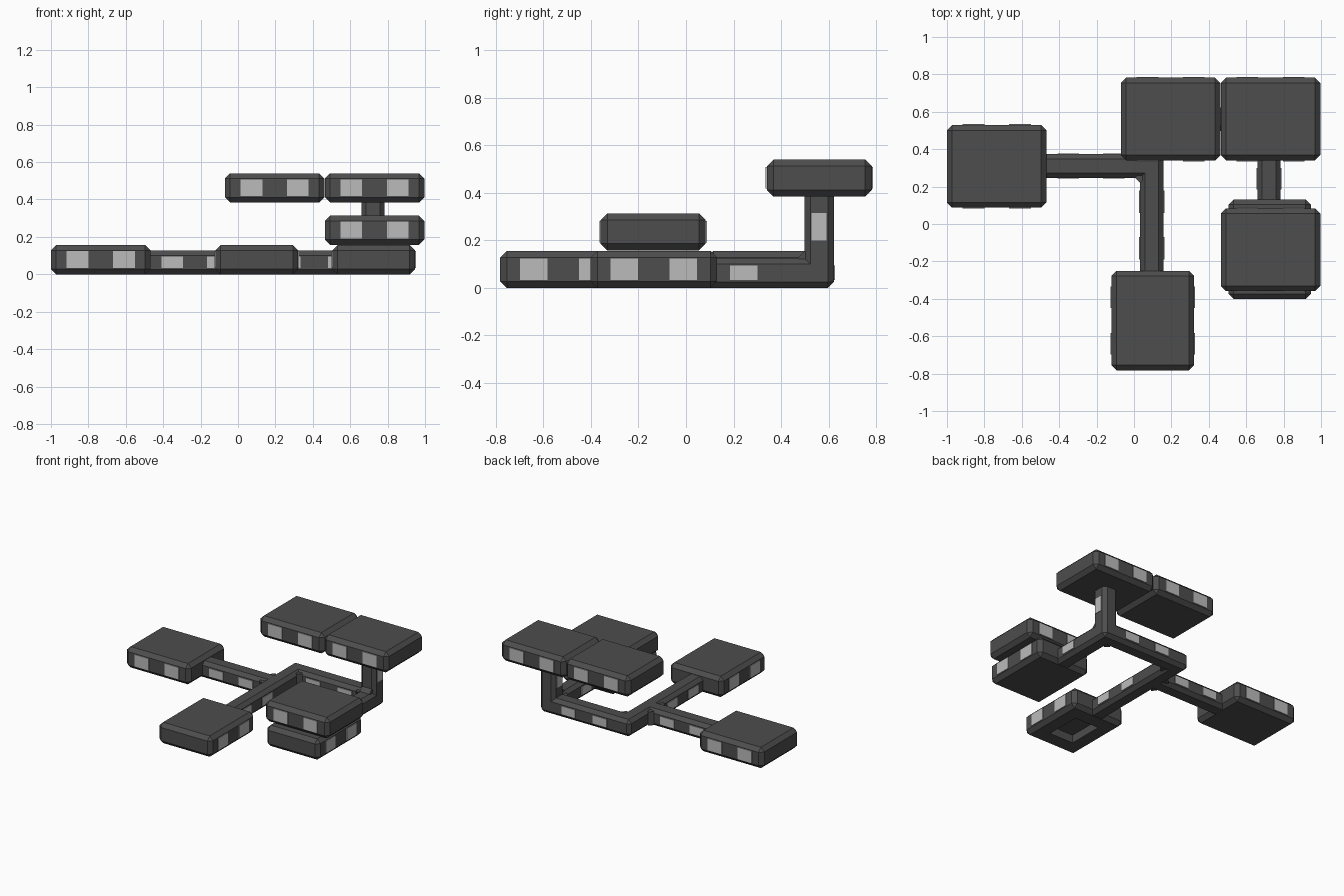
import bpy, bmesh, math
from mathutils import Matrix, Vector

if "Cube" in bpy.data.objects:
    bpy.data.objects.remove(bpy.data.objects["Cube"])


def material(name, colour):
    m = bpy.data.materials.new(name)
    m.diffuse_color = (*colour, 1)
    m.use_nodes = True
    m.node_tree.nodes["Principled BSDF"].inputs["Base Color"].default_value = m.diffuse_color
    return m


HULL = material("dark_hull", (0.075, 0.075, 0.075))
GLASS = material("window_grey", (0.5, 0.5, 0.5))


def block(name, lo, hi, bevel=0.0, mat=HULL, turn=None):
    """Box between two corners, optionally chamfered and turned about its centre."""
    lo, hi = Vector(lo), Vector(hi)
    bm = bmesh.new()
    bmesh.ops.create_cube(bm, size=1, matrix=Matrix.Diagonal((*(hi - lo), 1)))
    if bevel:
        bmesh.ops.bevel(bm, geom=bm.edges[:], offset=bevel, segments=1,
                        affect='EDGES', profile=0.5)
    if turn:
        bmesh.ops.transform(bm, matrix=Matrix.Rotation(math.pi / 4, 4, turn), verts=bm.verts)
    me = bpy.data.meshes.new(name)
    bm.to_mesh(me)
    bm.free()
    me.materials.append(mat)
    ob = bpy.data.objects.new(name, me)
    ob.location = (lo + hi) / 2
    bpy.context.collection.objects.link(ob)
    return ob


def windows(name, axis, mid, half, spans, z0, z1):
    """Window panels on both faces across `axis`, just proud of the wall."""
    for s in (-1, 1):
        wall = mid + s * half
        a, b = sorted((wall - s * 0.01, wall + s * 0.005))
        for u0, u1 in spans:
            if axis == 'x':
                block(name, (a, u0, z0), (b, u1, z1), mat=GLASS)
            else:
                block(name, (u0, a, z0), (u1, b, z1), mat=GLASS)


def room(name, cx, cy, z, along):
    """Habitation module, long side along x or y, two windows per long side."""
    L, W = 0.266, 0.221
    hx, hy = (L, W) if along == 'x' else (W, L)
    ob = block(name, (cx - hx, cy - hy, z), (cx + hx, cy + hy, z + 0.156), 0.028)
    c, mid = (cx, cy) if along == 'x' else (cy, cx)
    spans = [(c + d - 0.058, c + d + 0.058) for d in (-0.124, 0.124)]
    windows(name + "_window", 'y' if along == 'x' else 'x', mid, W,
            spans, z + 0.034, z + 0.124)
    return ob


# Rooms
room("west_room", -0.734, 0.308, 0, 'x')
south = room("south_room", 0.1, -0.516, 0, 'y')
room("east_lower_room", 0.725, -0.135, 0, 'y')
room("east_upper_room", 0.73, -0.138, 0.158, 'x')
room("north_room_left", 0.196, 0.561, 0.384, 'x')
room("north_room_right", 0.73, 0.561, 0.384, 'x')

# Hatch recess under the south room
cutter = block("hatch_cutter", (0.0, -0.65, -0.05), (0.2, -0.38, 0.06))
cutter.hide_render = True
cutter.hide_viewport = True
mod = south.modifiers.new("hatch", 'BOOLEAN')
mod.operation = 'DIFFERENCE'
mod.object = cutter

# Corridors
H, C = 0.126, 0.025
block("west_corridor", (-0.52, 0.247, 0), (0.125, 0.373, H), C)
block("south_corridor", (0.033, -0.3, 0), (0.157, 0.622, H), C)
block("north_corridor", (0.033, 0.498, 0), (0.783, 0.622, H), C)
block("east_corridor", (0.659, 0.08, 0), (0.783, 0.622, H), C)
block("lift_shaft", (0.659, 0.498, 0), (0.783, 0.622, 0.42), C)

# Corridor windows
Z0, Z1 = 0.034, 0.095
windows("west_corridor_window", 'y', 0.31, 0.063, [(-0.41, -0.295), (-0.165, -0.05)], Z0, Z1)
windows("south_corridor_window", 'x', 0.095, 0.062, [(-0.19, -0.07), (0.06, 0.18)], Z0, Z1)
windows("north_corridor_window", 'y', 0.56, 0.062, [(0.22, 0.335), (0.48, 0.595)], Z0, Z1)
windows("east_corridor_window", 'x', 0.721, 0.062, [(0.185, 0.3)], Z0, Z1)
windows("shaft_window", 'x', 0.721, 0.062, [(0.529, 0.591)], 0.2, 0.315)

# Chamfered gussets at inside corners
g = 0.02
for x, y in ((0.033, 0.247), (0.033, 0.373), (0.157, 0.498), (0.659, 0.498)):
    block("corner_gusset", (x - g, y - g, 0.012), (x + g, y + g, H - 0.012), turn='Z')
block("shaft_gusset", (0.68, 0.498 - g, H - g), (0.762, 0.498 + g, H + g), turn='X')
